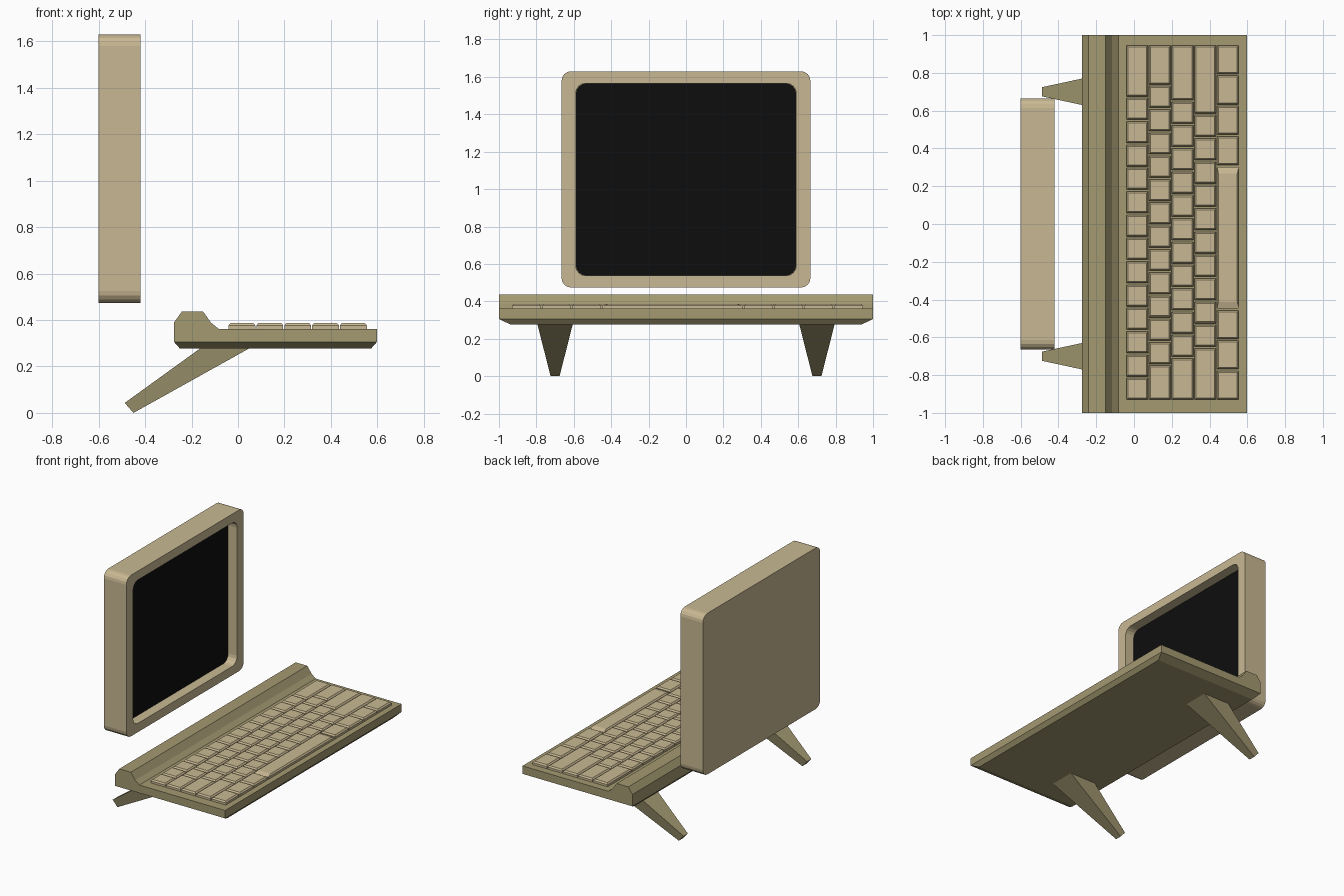
import bpy, bmesh, math

if "Cube" in bpy.data.objects:
    bpy.data.objects.remove(bpy.data.objects["Cube"])


def material(name, rgb):
    m = bpy.data.materials.new(name)
    m.diffuse_color = (*rgb, 1)
    m.use_nodes = True
    m.node_tree.nodes["Principled BSDF"].inputs["Base Color"].default_value = m.diffuse_color
    return m


OLIVE = material("olive_plastic", (0.366, 0.319, 0.165))
BEIGE = material("beige_plastic", (0.584, 0.485, 0.292))
BLACK = material("screen_black", (0.004, 0.004, 0.004))


def finish(bm, name, mat):
    bmesh.ops.recalc_face_normals(bm, faces=bm.faces)
    me = bpy.data.meshes.new(name)
    bm.to_mesh(me)
    bm.free()
    me.materials.append(mat)
    ob = bpy.data.objects.new(name, me)
    bpy.context.collection.objects.link(ob)
    return ob


def loft(bm, loops):
    """Skin a stack of equal-length loops and cap both ends."""
    rings = [[bm.verts.new(p) for p in loop] for loop in loops]
    n = len(rings[0])
    for a, b in zip(rings, rings[1:]):
        for i in range(n):
            j = (i + 1) % n
            bm.faces.new((a[i], a[j], b[j], b[i]))
    bm.faces.new(rings[0])
    bm.faces.new(rings[-1])


def rounded(x, hy, z0, z1, r, seg=4):
    """Rounded rectangle in the YZ plane."""
    pts = []
    corners = ((hy - r, z1 - r), (r - hy, z1 - r), (r - hy, z0 + r), (hy - r, z0 + r))
    for c, (cy, cz) in enumerate(corners):
        for s in range(seg + 1):
            a = math.pi / 2 * (c + s / seg)
            pts.append((x, cy + r * math.cos(a), cz + r * math.sin(a)))
    return pts


def rect(x0, x1, y0, y1, z):
    return [(x0, y0, z), (x1, y0, z), (x1, y1, z), (x0, y1, z)]


# keyboard housing: side profile swept across y, with a chamfered underside
profile = [(-0.275, 0.305), (-0.275, 0.39), (-0.242, 0.436), (-0.15, 0.436),
           (-0.116, 0.388), (-0.083, 0.362), (0.598, 0.362), (0.598, 0.305)]
bm = bmesh.new()
left = [bm.verts.new((x, -1, z)) for x, z in profile]
right = [bm.verts.new((x, 1, z)) for x, z in profile]
bm.faces.new(left)
bm.faces.new(right)
for i in range(len(profile) - 1):
    bm.faces.new((left[i], left[i + 1], right[i + 1], right[i]))
rim = [left[0], left[-1], right[-1], right[0]]
floor = [bm.verts.new(p) for p in rect(-0.25, 0.573, -0.94, 0.94, 0.277)]
for i in range(4):
    j = (i + 1) % 4
    bm.faces.new((rim[i], rim[j], floor[j], floor[i]))
bm.faces.new(floor)
finish(bm, "keyboard_housing", OLIVE)

# keys: each row lists key widths from +y to -y
U = 0.1235
rows = [
    [0.28] + [U] * 13,
    [0.217] + [U] * 12 + [0.19],
    [0.30] + [U] * 11 + [0.228],
    [0.37] + [U] * 10 + [0.281],
    [0.161] * 4 + [0.758] + [0.161] * 3,
]
PITCH, GAP, BEVEL = 0.12, 0.005, 0.008
bm = bmesh.new()
for r, widths in enumerate(rows):
    x0 = -0.043 + r * PITCH + GAP / 2
    x1 = x0 + PITCH - GAP
    scale = 1.886 / sum(widths)
    y = 0.951
    for w in widths:
        w *= scale
        a, b = y - w + GAP, y - GAP
        e = 0.035 if w > 0.6 else BEVEL      # the space bar has longer sloped ends
        loft(bm, [rect(x0, x1, a, b, 0.355),
                  rect(x0, x1, a, b, 0.377),
                  rect(x0 + BEVEL, x1 - BEVEL, a + e, b - e, 0.387)])
        y -= w
finish(bm, "keys", BEIGE)

# rear legs, tapering to the floor
for side, name in ((-1, "left_leg"), (1, "right_leg")):
    cy = 0.70 * side
    bm = bmesh.new()
    loops = []
    for (xa, za), (xb, zb), h in (((-0.488, 0.043), (-0.45, 0.0), 0.024),
                                  ((-0.15, 0.287), (0.065, 0.287), 0.097)):
        loops.append([(xa, cy - h, za), (xa, cy + h, za), (xb, cy + h, zb), (xb, cy - h, zb)])
    loft(bm, loops)
    finish(bm, name, OLIVE)

# monitor case with recessed opening
bm = bmesh.new()
loft(bm, [rounded(-0.60, 0.665, 0.474, 1.63, 0.05),
          rounded(-0.42, 0.665, 0.474, 1.63, 0.05),
          rounded(-0.42, 0.59, 0.537, 1.566, 0.055),
          rounded(-0.495, 0.59, 0.537, 1.566, 0.055)])
finish(bm, "monitor_case", BEIGE)

# dark screen panel set into the opening
bm = bmesh.new()
loft(bm, [rounded(-0.50, 0.589, 0.538, 1.565, 0.055),
          rounded(-0.49, 0.589, 0.538, 1.565, 0.055)])
finish(bm, "screen", BLACK)
